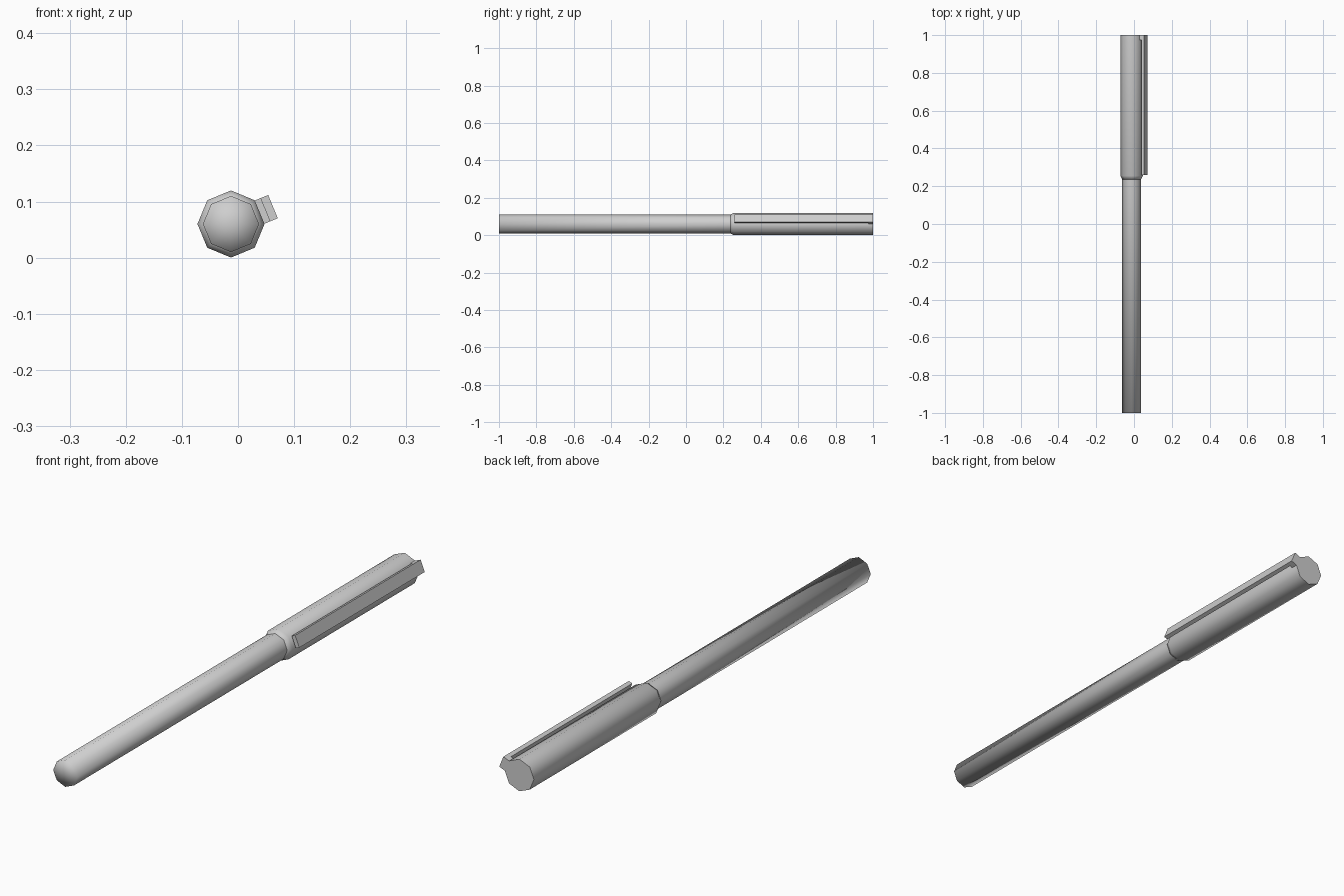
import bpy, bmesh, math
from mathutils import Vector

old = bpy.data.objects.get("Cube")
if old:
    bpy.data.objects.remove(old, do_unlink=True)

SIDES = 8
AXIS_X, AXIS_Z = -0.0125, 0.06
CAP_R, BARREL_R = 0.0598, 0.05

grey = bpy.data.materials.new("plain grey")
grey.use_nodes = True
grey.diffuse_color = (0.62, 0.62, 0.62, 1)
grey.node_tree.nodes["Principled BSDF"].inputs["Base Color"].default_value = (0.62, 0.62, 0.62, 1)


def finish(bm, name):
    bmesh.ops.recalc_face_normals(bm, faces=bm.faces[:])
    mesh = bpy.data.meshes.new(name)
    bm.to_mesh(mesh)
    bm.free()
    mesh.materials.append(grey)
    obj = bpy.data.objects.new(name, mesh)
    bpy.context.collection.objects.link(obj)
    return obj


def point(y, radial, tangent, angle):
    """Position from radial and sideways distance around the long axis."""
    c, s = math.cos(angle), math.sin(angle)
    return Vector((AXIS_X + radial * c - tangent * s, y, AXIS_Z + radial * s + tangent * c))


def octagon_tube(name, profile, fan_front=False):
    """Smooth eight-sided tube through (y, radius) rings, with a flat back end."""
    bm = bmesh.new()
    rings = [[bm.verts.new(point(y, r, 0, k * math.tau / SIDES)) for k in range(SIDES)]
             for y, r in profile]
    for a, b in zip(rings, rings[1:]):
        for k in range(SIDES):
            n = (k + 1) % SIDES
            bm.faces.new((a[k], a[n], b[n], b[k])).smooth = True
    if fan_front:
        tip = bm.verts.new(point(profile[0][0], 0, 0, 0))
        for k in range(SIDES):
            bm.faces.new((rings[0][k], tip, rings[0][(k + 1) % SIDES])).smooth = True
    else:
        bm.faces.new(rings[0]).smooth = True
    back = bm.faces.new(rings[-1])
    for edge in back.edges:
        edge.smooth = False
    return finish(bm, name)


# Barrel with a softly shaded front end, reaching inside the cap
octagon_tube("barrel", [(-1, BARREL_R), (0.3, BARREL_R)], fan_front=True)

# Wider cap with a short chamfer at its mouth
octagon_tube("cap", [(0.235, BARREL_R - 0.001), (0.255, CAP_R), (1, CAP_R)])

# Clip: a bar held off one cap facet by a block at the back end
angle = math.pi / SIDES
outline = [(1, 0.053), (1, 0.081), (0.26, 0.081), (0.26, 0.066), (0.975, 0.066), (0.975, 0.053)]
half = CAP_R * math.sin(angle) - 0.0005
bm = bmesh.new()
lower, upper = [[bm.verts.new(point(y, r, side, angle)) for y, r in outline]
                for side in (-half, half)]
bm.faces.new(lower)
bm.faces.new(upper[::-1])
for i in range(len(outline)):
    j = (i + 1) % len(outline)
    bm.faces.new((lower[i], lower[j], upper[j], upper[i]))
finish(bm, "clip")
